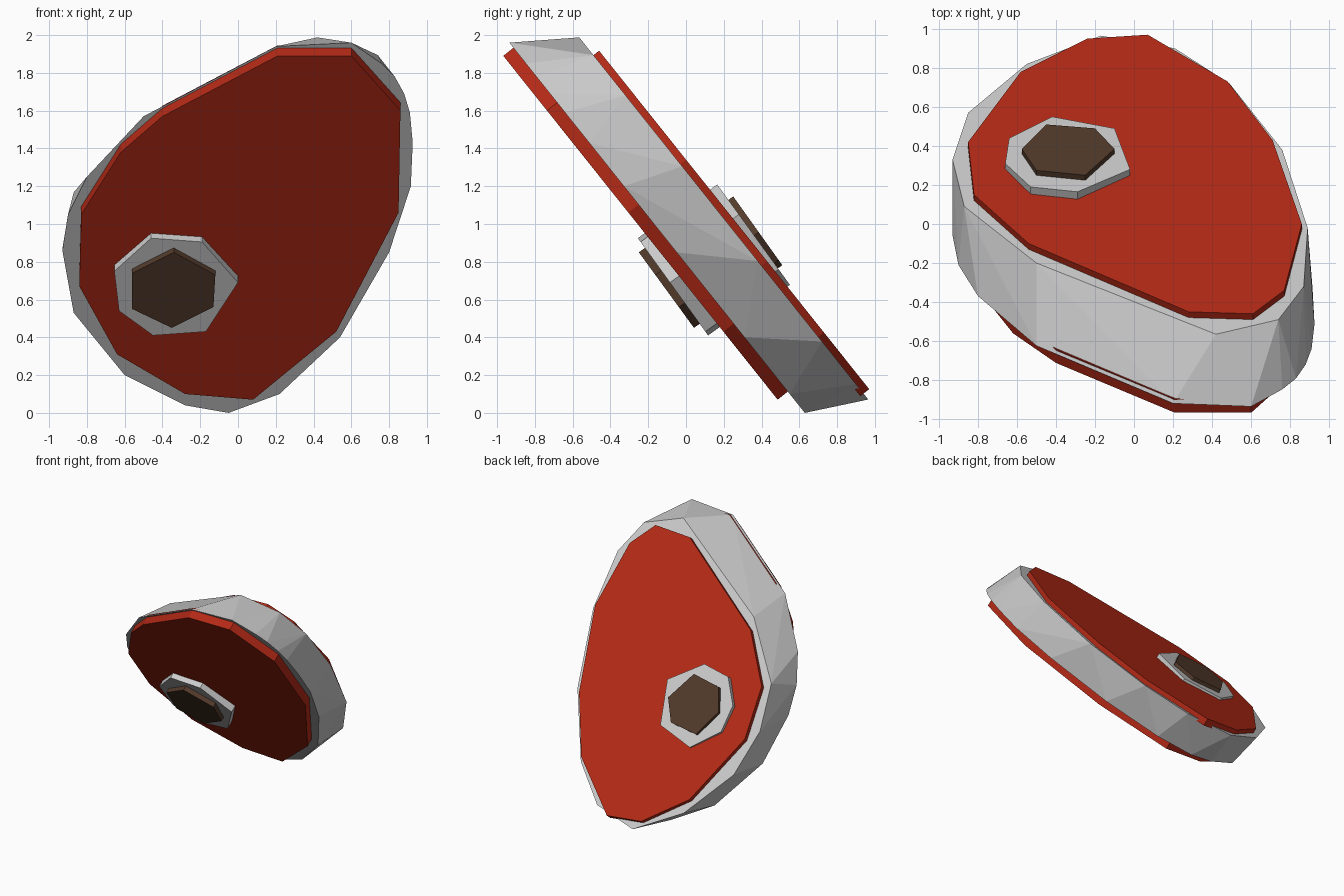
import bpy, bmesh
from mathutils import Vector

if "Cube" in bpy.data.objects:
    bpy.data.objects.remove(bpy.data.objects["Cube"])


def paint(name, rgb):
    m = bpy.data.materials.new(name)
    m.diffuse_color = (*rgb, 1)
    m.use_nodes = True
    m.node_tree.nodes["Principled BSDF"].inputs["Base Color"].default_value = m.diffuse_color
    return m


def on_plane(points, a, s, top=False):
    """Lift 2D points onto the tilted plane z = a - s*y; points are (x, z), or (x, y) if top."""
    if top:
        return [Vector((x, y, a - s * y)) for x, y in points]
    return [Vector((x, (a - z) / s, z)) for x, z in points]


def finish(name, bm, mat):
    bmesh.ops.recalc_face_normals(bm, faces=bm.faces)
    me = bpy.data.meshes.new(name)
    bm.to_mesh(me)
    bm.free()
    ob = bpy.data.objects.new(name, me)
    bpy.context.collection.objects.link(ob)
    if mat:
        me.materials.append(mat)
    return ob


def plate(name, outline, a, s, depth, mat=None, top=False):
    """Flat outline on a tilted plane, extruded into the slab."""
    bm = bmesh.new()
    face = bm.faces.new([bm.verts.new(p) for p in on_plane(outline, a, s, top)])
    inward = Vector((0, s, 1)).normalized() * (-depth if top else depth)
    ext = bmesh.ops.extrude_face_region(bm, geom=[face], use_keep_orig=True)
    moved = [g for g in ext["geom"] if isinstance(g, bmesh.types.BMVert)]
    bmesh.ops.translate(bm, verts=moved, vec=inward)
    return finish(name, bm, mat)


red = paint("meat_red", (0.46, 0.023, 0.008))
brown = paint("marrow_brown", (0.085, 0.043, 0.024))
SLOPE = 1.253

# Fat rim: skin stretched between the front and back outlines
rim_front = [(.20, 1.94), (.60, 1.96), (.76, 1.85), (.83, 1.78), (.88, 1.69), (.91, 1.59),
             (.925, 1.43), (.915, 1.2), (.80, .85), (.54, .40), (.22, .10), (-.05, 0),
             (-.28, .04), (-.60, .20), (-.87, .53), (-.93, .86), (-.90, 1.05),
             (-.80, 1.25), (-.50, 1.57)]
rim_back = [(.42, -.565), (.74, -.49), (.87, -.32), (.89, -.02), (.76, .38), (.49, .72),
            (.21, .90), (-.17, .965), (-.55, .82), (-.85, .57), (-.93, .33), (-.87, .09),
            (-.50, -.20)]
bm = bmesh.new()
for p in on_plane(rim_front, .788, SLOPE) + on_plane(rim_back, 1.28, SLOPE, True):
    bm.verts.new(p)
bmesh.ops.convex_hull(bm, input=bm.verts)
finish("fat_rim", bm, None)

# Red meat faces
meat_front = [(.21, 1.89), (.60, 1.89), (.86, 1.60), (.85, 1.06), (.52, .43), (.08, .07),
              (-.28, .10), (-.64, .31), (-.84, .67), (-.83, 1.05), (-.62, 1.38), (-.40, 1.57)]
meat_back = [(.28, -.45), (.61, -.46), (.77, -.34), (.86, 0), (.71, .43), (.48, .73),
             (.07, .97), (-.24, .95), (-.58, .78), (-.85, .42), (-.82, .15), (-.54, -.10)]
plate("meat_front", meat_front, .678, SLOPE, .09, red)
plate("meat_back", meat_back, 1.341, SLOPE, .06, red, True)

# Bone rings and marrow, slightly steeper than the slab
bone_front = [(-.655, .75), (-.46, .925), (-.19, .905), (0, .69), (-.17, .43), (-.45, .41),
              (-.63, .54)]
bone_back = [(-.42, .55), (-.10, .49), (-.02, .28), (-.29, .165), (-.53, .19), (-.66, .31),
             (-.64, .44)]
plate("bone_front", bone_front, .572, 1.385, .12)
plate("bone_back", bone_back, 1.437, 1.38, .12, None, True)

marrow_front = [(-.34, .85), (-.12, .73), (-.13, .56), (-.35, .45), (-.56, .55), (-.56, .74)]
marrow_back = [(-.45, .51), (-.20, .49), (-.10, .385), (-.25, .25), (-.50, .275), (-.575, .385)]
plate("marrow_front", marrow_front, .508, 1.37, .08, brown)
plate("marrow_back", marrow_back, 1.496, 1.4, .08, brown, True)
